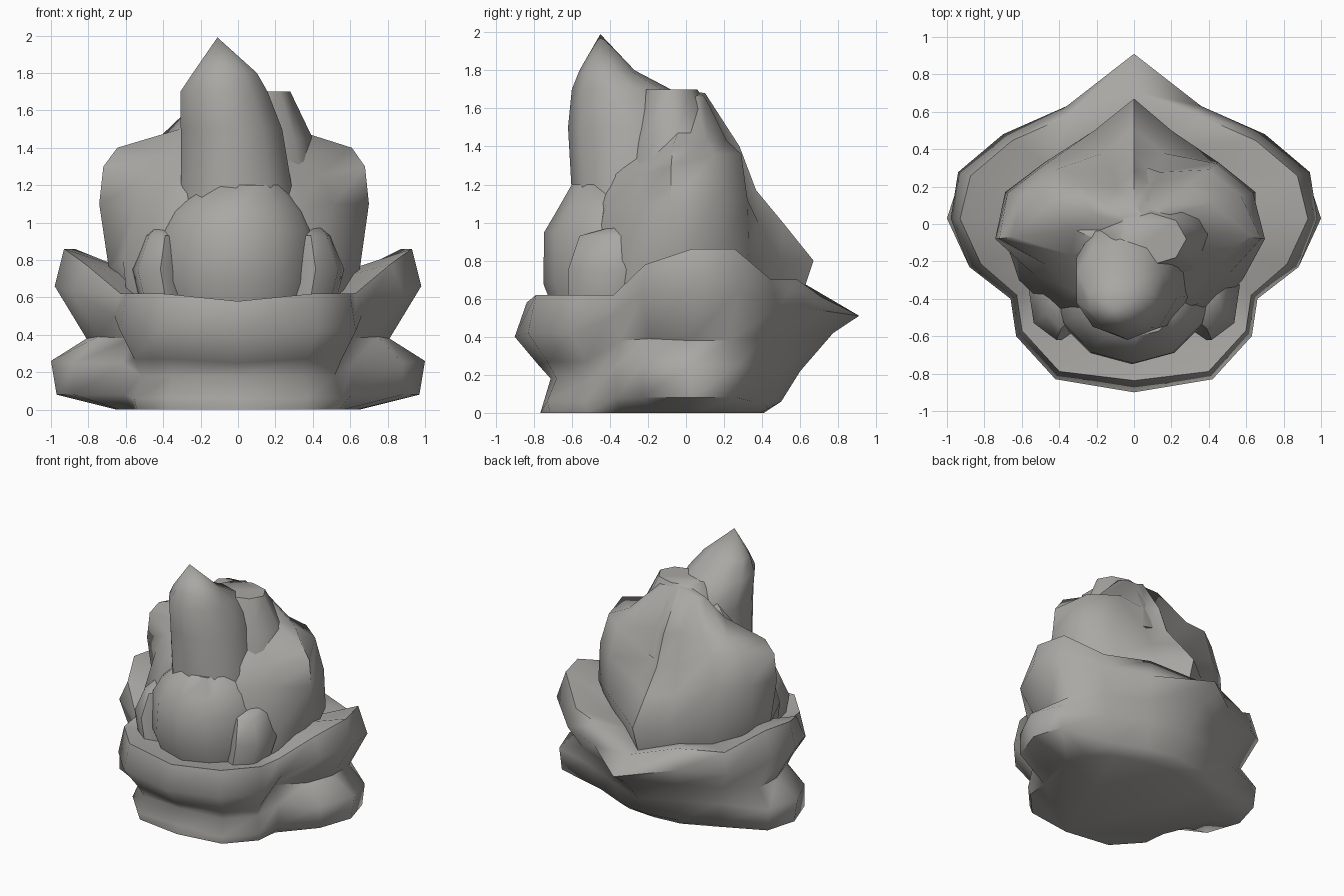
import bpy
import bmesh
from math import sin, cos, pi

cube = bpy.data.objects.get("Cube")
if cube:
    bpy.data.objects.remove(cube)

stone = bpy.data.materials.new("warm grey stone")
stone.use_nodes = True
colour = (0.40, 0.39, 0.37, 1)
stone.diffuse_color = colour
stone.node_tree.nodes["Principled BSDF"].inputs["Base Color"].default_value = colour


def skin(name, rings, apex=None):
    """Skin a stack of closed rings; close the bottom, and the top with an apex or a flat cap."""
    bm = bmesh.new()
    loops = [[bm.verts.new(p) for p in ring] for ring in rings]
    count = len(loops[0])
    for low, high in zip(loops, loops[1:]):
        for i in range(count):
            j = (i + 1) % count
            bm.faces.new((low[i], low[j], high[j], high[i]))
    bm.faces.new(loops[0][::-1])
    if apex:
        tip = bm.verts.new(apex)
        for i in range(count):
            bm.faces.new((loops[-1][i], loops[-1][(i + 1) % count], tip))
    else:
        bm.faces.new(loops[-1])
    bmesh.ops.recalc_face_normals(bm, faces=bm.faces)
    mesh = bpy.data.meshes.new(name)
    bm.to_mesh(mesh)
    bm.free()
    mesh.materials.append(stone)
    obj = bpy.data.objects.new(name, mesh)
    bpy.context.collection.objects.link(obj)
    bpy.ops.object.select_all(action="DESELECT")
    obj.select_set(True)
    bpy.context.view_layer.objects.active = obj
    bpy.ops.object.shade_smooth_by_angle(angle=pi / 3)
    return obj


def mirrored_columns(columns, left_scale=1.0):
    """Turn half a set of (x, y, profile) columns, front to back, into full rings."""
    other = [(-x * left_scale, y, p) for x, y, p in columns[-2:0:-1]]
    full = columns + other
    levels = len(columns[0][2])
    return [[(x * p[k][0], y * p[k][0], p[k][1]) for x, y, p in full] for k in range(levels)]


def oval_rings(sections, sides):
    """Oval rings from (z, x_min, x_max, y_min, y_max)."""
    rings = []
    for z, x0, x1, y0, y1 in sections:
        rings.append([((x0 + x1) / 2 + (x1 - x0) / 2 * cos(2 * pi * i / sides - pi / 2),
                       (y0 + y1) / 2 + (y1 - y0) / 2 * sin(2 * pi * i / sides - pi / 2), z)
                      for i in range(sides)])
    return rings


# Broad two-tier base: each column is an outline point and a (reach, height) profile
front = [(.85, 0), (.83, .06), (.79, .18), (.86, .25), (1, .4), (.93, .58), (.6, .54)]
front_corner = [(.86, 0), (.88, .06), (.82, .18), (.88, .27), (1, .42), (.95, .62), (.6, .56)]
notch = [(.85, 0), (.92, .08), (.93, .25), (.86, .38), (1, .5), (.95, .62), (.65, .6)]
lobe_front = [(.72, 0), (1, .08), (1, .25), (.85, .39), (1, .63), (.93, .78), (.6, .7)]
lobe = [(.65, 0), (.97, .08), (1, .26), (.81, .38), (.98, .66), (.93, .86), (.6, .75)]
lobe_back = [(.62, 0), (.95, .08), (.97, .25), (.85, .38), (.99, .65), (.92, .86), (.65, .72)]
back_corner = [(.62, 0), (.72, .06), (.82, .25), (.88, .4), (1, .55), (.93, .7), (.65, .65)]
back = [(.45, 0), (.55, .06), (.66, .22), (.85, .42), (1, .51), (.78, .61), (.6, .6)]
skin("base", mirrored_columns([
    (0, -.9, front), (.42, -.83, front_corner), (.63, -.6, front_corner), (.66, -.4, notch),
    (.88, -.23, lobe_front), (1, .03, lobe), (.95, .28, lobe_back),
    (.7, .48, back_corner), (.36, .63, back_corner), (0, .91, back)]))

# Middle body with a rounded shoulder on each side and a sloping back
belly = [(.9, .5), (1, .8), (.95, 1.1), (.85, 1.3), (.6, 1.4), (.3, 1.6)]
groove = [(.95, .5), (1, .8), (.88, 1.1), (.75, 1.25), (.55, 1.36), (.3, 1.6)]
shoulder = [(.78, .5), (.93, .75), (1, 1.1), (.97, 1.3), (.87, 1.4), (.42, 1.5)]
rear_shoulder = [(.8, .5), (1, .82), (.98, 1.12), (.88, 1.36), (.65, 1.43), (.3, 1.66)]
rear = [(.85, .5), (1, .8), (.76, 1.0), (.55, 1.17), (.42, 1.4), (.15, 1.68)]
skin("shoulders", mirrored_columns([
    (0, -.56, belly), (.4, -.48, groove), (.58, -.3, groove), (.7, -.08, shoulder),
    (.65, .17, rear_shoulder), (.45, .33, rear_shoulder), (.2, .5, rear), (0, .67, rear)],
    1.06), (.1, -.03, 1.7))

# Ridge behind the peak
skin("rear_ridge", oval_rings([
    (1.2, -.3, .45, -.35, .3), (1.45, -.28, .4, -.3, .2),
    (1.7, -.1, .28, -.22, .06)], 8))

# Tall leaning peak
skin("peak", oval_rings([
    (.6, -.4, .4, -.62, 0), (1.15, -.32, .31, -.6, 0), (1.5, -.32, .25, -.62, .06),
    (1.7, -.32, .17, -.6, -.08), (1.8, -.25, .11, -.56, -.27)], 10), (-.11, -.45, 1.99))

# Bulging ledge at the foot of the peak
skin("front_ledge", oval_rings([
    (.5, -.4, .4, -.68, .1), (.68, -.46, .44, -.75, .15), (.95, -.43, .42, -.745, .1),
    (1.06, -.37, .37, -.68, .05), (1.2, -.2, .24, -.6, -.2)], 12))

# Broken rock tongues where the ledge meets the shoulders
for side in (-1, 1):
    rings = oval_rings([(.55, .24, .52, -.62, -.2), (.75, .26, .57, -.62, -.14),
                        (.93, .28, .5, -.56, -.14)], 7)
    skin("left_tongue" if side > 0 else "right_tongue",
         [[(side * x, y, z) for x, y, z in ring] for ring in rings], (side * .42, -.3, 1.0))
